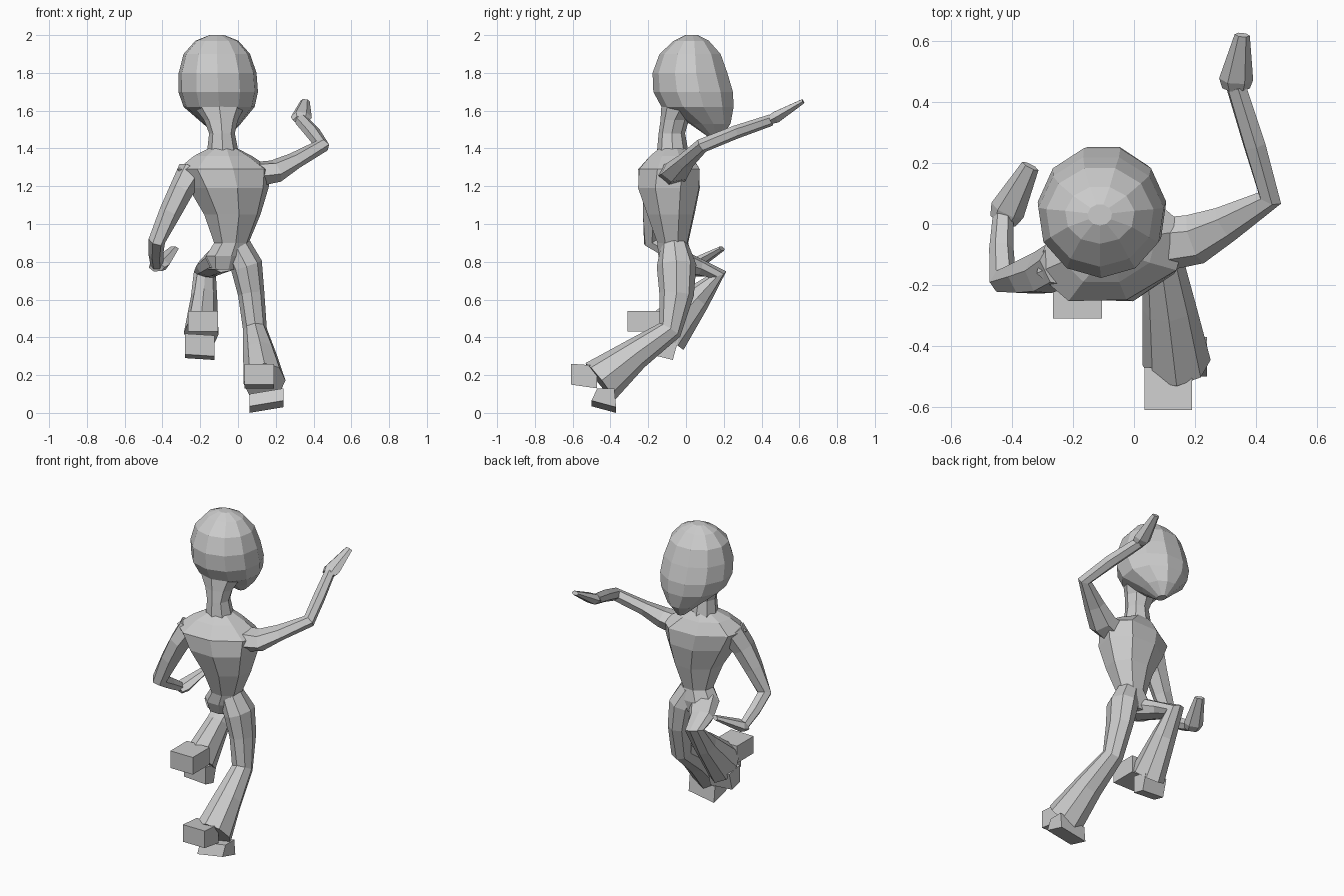
import bpy, bmesh
from math import sin, cos, pi, radians
from mathutils import Vector


def finish(name, bm):
    bmesh.ops.recalc_face_normals(bm, faces=bm.faces)
    me = bpy.data.meshes.new(name)
    bm.to_mesh(me)
    bm.free()
    ob = bpy.data.objects.new(name, me)
    bpy.context.collection.objects.link(ob)
    return ob


def loft(name, sections, sides=8, hint=(1, 0, 0), flat=False, start=0.0):
    """Skin rings (centre, half width, half depth) along a path."""
    bm = bmesh.new()
    cs = [Vector(s[0]) for s in sections]
    rings = []
    for i, (c, w, d) in enumerate(sections):
        a, b = cs[max(i - 1, 0)], cs[min(i + 1, len(cs) - 1)]
        t = Vector((0, 0, 1)) if flat else (cs[i] - a).normalized() + (b - cs[i]).normalized()
        t.normalize()
        u = Vector(hint)
        u = (u - t * u.dot(t)).normalized()
        v = t.cross(u)
        rings.append([bm.verts.new(cs[i] + u * w * cos(start + 2 * pi * k / sides)
                                   + v * d * sin(start + 2 * pi * k / sides))
                      for k in range(sides)])
    for r0, r1 in zip(rings, rings[1:]):
        for k in range(sides):
            n = (k + 1) % sides
            bm.faces.new((r0[k], r0[n], r1[n], r1[k]))
    bm.faces.new(rings[0])
    bm.faces.new(rings[-1])
    return finish(name, bm)


def hull(name, pts):
    bm = bmesh.new()
    for p in pts:
        bm.verts.new(p)
    bmesh.ops.convex_hull(bm, input=bm.verts[:])
    return finish(name, bm)


def slab(name, x0, x1, profile, tilt=0.0):
    """Block from a side profile in y, z, spanning x0 to x1."""
    return hull(name, [(x, y, z + dz) for x, dz in ((x0, 0), (x1, tilt)) for y, z in profile])


# Torso, turned slightly about the vertical
yaw = radians(16)
loft("torso", [
    ((-0.07, -0.05, 0.76), 0.09, 0.07),
    ((-0.06, -0.06, 0.83), 0.115, 0.09),
    ((-0.035, -0.07, 0.90), 0.095, 0.085),
    ((-0.03, -0.08, 1.05), 0.155, 0.13),
    ((-0.05, -0.09, 1.19), 0.22, 0.17),
    ((-0.07, -0.09, 1.29), 0.26, 0.165),
    ((-0.08, -0.08, 1.36), 0.16, 0.115),
    ((-0.08, -0.07, 1.40), 0.08, 0.075),
], 8, (cos(yaw), sin(yaw), 0), True)

# Neck
loft("neck", [
    ((-0.08, -0.07, 1.37), 0.085, 0.085),
    ((-0.085, -0.075, 1.48), 0.068, 0.07),
    ((-0.09, -0.06, 1.55), 0.09, 0.075),
    ((-0.10, -0.02, 1.63), 0.14, 0.11),
], 8, flat=True)

# Head with a pointed chin
loft("head", [
    ((-0.08, 0.155, 1.46), 0.025, 0.035),
    ((-0.085, 0.13, 1.53), 0.10, 0.11),
    ((-0.10, 0.065, 1.62), 0.19, 0.195),
    ((-0.105, 0.042, 1.70), 0.213, 0.215),
    ((-0.108, 0.025, 1.80), 0.208, 0.202),
    ((-0.112, 0.025, 1.90), 0.178, 0.165),
    ((-0.112, 0.03, 1.97), 0.115, 0.095),
    ((-0.112, 0.03, 2.00), 0.04, 0.035),
], 11, flat=True, start=-pi / 2)

# Raised right arm and hand
loft("right_arm", [
    ((0.07, -0.07, 1.26), 0.09, 0.07),
    ((0.20, -0.05, 1.28), 0.085, 0.06),
    ((0.30, 0.00, 1.335), 0.062, 0.042),
    ((0.445, 0.085, 1.415), 0.042, 0.038),
    ((0.395, 0.26, 1.485), 0.04, 0.035),
    ((0.335, 0.45, 1.55), 0.036, 0.03),
], 6, (0.75, -0.66, 0))
loft("right_hand", [
    ((0.335, 0.445, 1.55), 0.045, 0.025),
    ((0.335, 0.475, 1.565), 0.056, 0.035),
    ((0.355, 0.62, 1.65), 0.025, 0.014),
], 6)

# Bent left arm and hand
loft("left_arm", [
    ((-0.24, -0.13, 1.28), 0.08, 0.08),
    ((-0.30, -0.16, 1.18), 0.065, 0.075),
    ((-0.36, -0.175, 1.06), 0.058, 0.06),
    ((-0.43, -0.185, 0.91), 0.045, 0.045),
    ((-0.435, -0.08, 0.845), 0.04, 0.038),
    ((-0.43, 0.02, 0.785), 0.034, 0.03),
], 6)
loft("left_hand", [
    ((-0.43, 0.01, 0.77), 0.045, 0.025),
    ((-0.415, 0.045, 0.785), 0.058, 0.035),
    ((-0.34, 0.19, 0.87), 0.03, 0.014),
], 6, (0.87, -0.45, 0))

# Right leg, stretched back with a flared lower leg
loft("right_leg", [
    ((-0.005, -0.06, 0.88), 0.075, 0.075),
    ((0.045, -0.05, 0.78), 0.085, 0.105),
    ((0.07, -0.05, 0.63), 0.07, 0.092),
    ((0.09, -0.085, 0.44), 0.063, 0.065),
    ((0.115, -0.27, 0.31), 0.088, 0.085),
    ((0.14, -0.455, 0.165), 0.112, 0.125),
], 8)

# Left leg, knee forward and lower leg folded back
loft("left_leg", [
    ((-0.09, -0.06, 0.81), 0.09, 0.07),
    ((-0.15, 0.06, 0.77), 0.075, 0.05),
    ((-0.175, 0.16, 0.735), 0.06, 0.055),
    ((-0.18, 0.06, 0.61), 0.07, 0.075),
    ((-0.195, -0.11, 0.42), 0.092, 0.13),
], 8)

# Shoes: heel block and lowered toe
slab("right_heel", 0.035, 0.19, [(-0.61, 0.15), (-0.61, 0.26), (-0.47, 0.25), (-0.47, 0.13)])
slab("right_toe", 0.06, 0.24, [(-0.50, 0.035), (-0.47, 0.10), (-0.38, 0.10), (-0.37, 0.0)], 0.03)
slab("left_heel", -0.265, -0.105, [(-0.31, 0.43), (-0.31, 0.54), (-0.14, 0.54), (-0.14, 0.43)])
slab("left_toe", -0.28, -0.125, [(-0.15, 0.31), (-0.15, 0.42), (-0.04, 0.40), (-0.07, 0.29)], -0.01)
